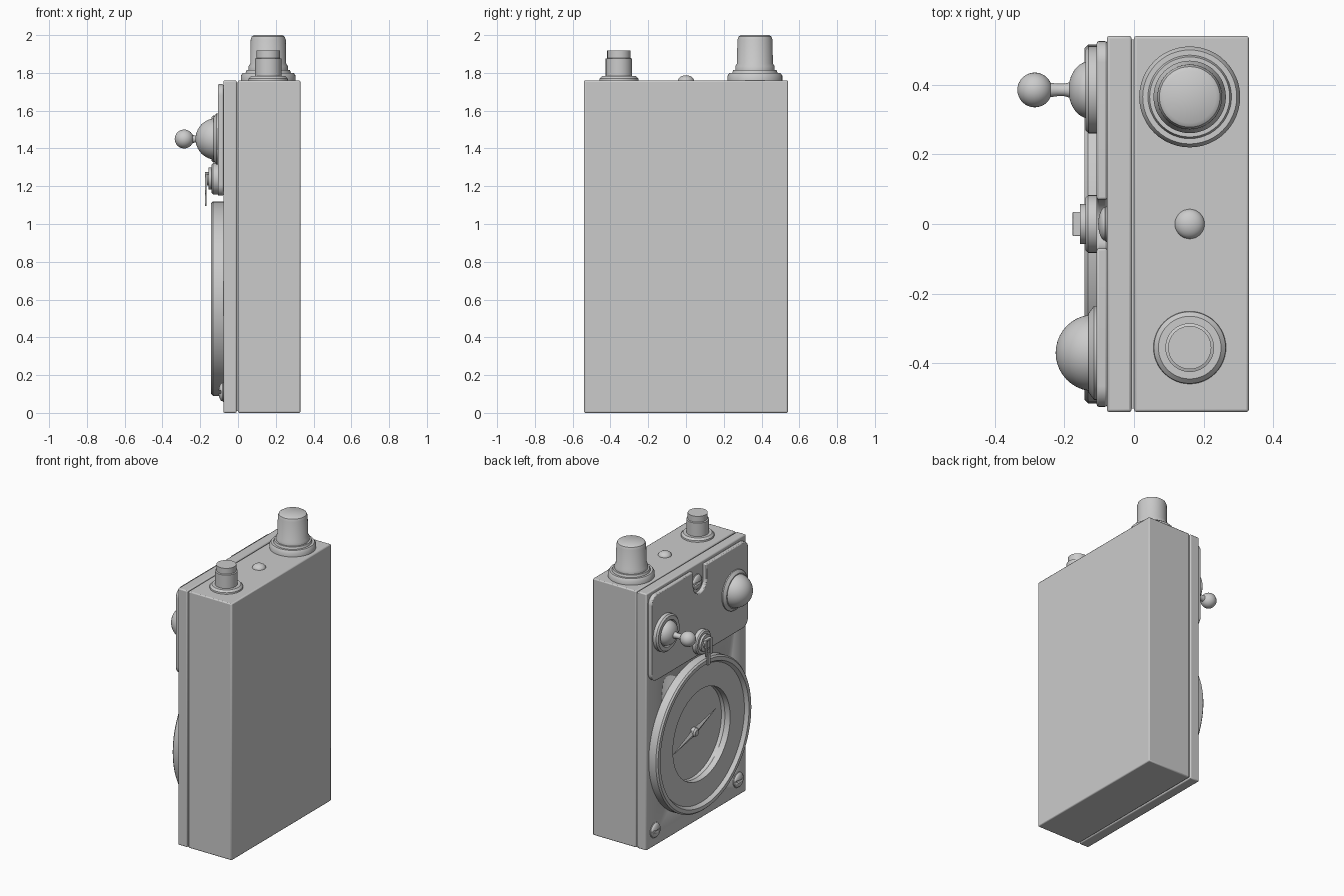
import bpy, bmesh
from math import sin, cos, pi, radians
from mathutils import Matrix

cube = bpy.data.objects.get("Cube")
if cube:
    bpy.data.objects.remove(cube, do_unlink=True)

grey = bpy.data.materials.new("plain_grey")
grey.use_nodes = True
grey.diffuse_color = (0.6, 0.6, 0.6, 1)
grey.node_tree.nodes["Principled BSDF"].inputs["Base Color"].default_value = (0.6, 0.6, 0.6, 1)

UP = Matrix.Identity(4)
OUT = Matrix.Rotation(radians(-90), 4, 'Y')   # local z points to -x


def finish(name, bm, bevel=0.0):
    bmesh.ops.recalc_face_normals(bm, faces=bm.faces)
    mesh = bpy.data.meshes.new(name)
    bm.to_mesh(mesh)
    bm.free()
    mesh.materials.append(grey)
    ob = bpy.data.objects.new(name, mesh)
    bpy.context.collection.objects.link(ob)
    if bevel:
        mod = ob.modifiers.new("bevel", 'BEVEL')
        mod.width = bevel
        mod.segments = 2
        mod.limit_method = 'ANGLE'
    bpy.ops.object.select_all(action='DESELECT')
    ob.select_set(True)
    bpy.context.view_layer.objects.active = ob
    bpy.ops.object.shade_smooth_by_angle(angle=radians(35))
    return ob


def box(name, lo, hi, bevel=0.0):
    bm = bmesh.new()
    bmesh.ops.create_cube(bm, size=1)
    for v in bm.verts:
        v.co = [a + (c + 0.5) * (b - a) for a, b, c in zip(lo, hi, v.co)]
    return finish(name, bm, bevel)


def lathe(name, profile, loc, turn=UP, sides=48, bevel=0.0):
    """Turn (radius, height) points around the local z axis."""
    bm = bmesh.new()
    verts = [bm.verts.new((r, 0, h)) for r, h in profile]
    edges = [bm.edges.new(pair) for pair in zip(verts, verts[1:])]
    bmesh.ops.spin(bm, geom=verts + edges, cent=(0, 0, 0), axis=(0, 0, 1),
                   angle=2 * pi, steps=sides, use_duplicate=False)
    bmesh.ops.remove_doubles(bm, verts=bm.verts, dist=0.0002)
    bm.transform(Matrix.Translation(loc) @ turn)
    return finish(name, bm, bevel)


def prism(name, outline, x0, x1, bevel=0.0):
    """Extrude a (y, z) outline along x."""
    bm = bmesh.new()
    face = bm.faces.new([bm.verts.new((x0, y, z)) for y, z in outline])
    new = bmesh.ops.extrude_face_region(bm, geom=[face])["geom"]
    bmesh.ops.translate(bm, vec=(x1 - x0, 0, 0),
                        verts=[g for g in new if isinstance(g, bmesh.types.BMVert)])
    return finish(name, bm, bevel)


def arc(cy, cz, r, start, end, n=8):
    steps = [radians(start + (end - start) * i / n) for i in range(n + 1)]
    return [(cy + r * cos(a), cz + r * sin(a)) for a in steps]


def dome(r, h, base=0.0, n=10):
    return [(r * cos(i * pi / 2 / n), base + h * sin(i * pi / 2 / n)) for i in range(n + 1)]


def cut(ob, cutter):
    mod = ob.modifiers.new("cut", 'BOOLEAN')
    mod.object = cutter
    mod.operation = 'DIFFERENCE'
    mod.solver = 'EXACT'
    cutter.hide_render = True
    cutter.hide_viewport = True


# Case and instrument panel
box("case_body", (0, -0.54, 0), (0.33, 0.54, 1.76), 0.007)
box("panel_seam", (-0.01, -0.53, 0.01), (0.01, 0.53, 1.75))
panel = box("instrument_panel", (-0.078, -0.54, 0), (-0.007, 0.54, 1.76), 0.007)
well = lathe("dial_well_cutter", [(0, 0), (0.31, 0), (0.31, 0.1), (0, 0.1)], (-0.05, 0, 0.605), OUT)
cut(panel, well)

# Upper plate with rounded corners and a screw notch in its top edge
outline = (arc(0.465, 1.68, 0.06, 0, 90) + [(0.07, 1.74)] + arc(0, 1.64, 0.07, 0, -180, 16)
           + [(-0.07, 1.74)] + arc(-0.465, 1.68, 0.06, 90, 180)
           + arc(-0.465, 1.21, 0.06, 180, 270) + arc(0.465, 1.21, 0.06, 270, 360))
prism("upper_plate", outline, -0.107, -0.077, 0.006)

# Compass dial: raised rim, sunk annulus and open well
dial_at = (0, 0, 0.605)
lathe("dial_ring", [(0.31, 0.055), (0.31, 0.118), (0.465, 0.118), (0.48, 0.142), (0.505, 0.142),
                    (0.515, 0.132), (0.515, 0.075)], dial_at, OUT, 96)
lathe("dial_floor", [(0.312, 0.04), (0.312, 0.052), (0, 0.052)], dial_at, OUT)
lathe("needle_hub", [(0.03, 0.05), (0.03, 0.075), (0.02, 0.085), (0, 0.085)], dial_at, OUT, 24)

# Diamond needle with a raised centre ridge
bm = bmesh.new()
tilt = Matrix.Rotation(radians(-17), 4, 'X')
rim = [bm.verts.new((-0.062, y, z)) for y, z in ((0.26, 0), (0, 0.028), (-0.26, 0), (0, -0.028))]
peak, under = bm.verts.new((-0.076, 0, 0)), bm.verts.new((-0.056, 0, 0))
for a, b in zip(rim, rim[1:] + rim[:1]):
    bm.faces.new((a, b, peak))
    bm.faces.new((b, a, under))
bm.transform(Matrix.Translation(dial_at) @ tilt)
finish("compass_needle", bm)

# Slotted screws
for name, y, z in (("left_screw", 0.45, 0.11), ("right_screw", -0.45, 0.11), ("top_screw", 0, 1.64)):
    head = lathe(name, [(0, 0.07), (0.052, 0.07), (0.052, 0.08)] + dome(0.048, 0.02, 0.083),
                 (0, y, z), OUT, 32)
    slot = box(name + "_slot_cutter", (-0.13, y - 0.06, z - 0.008), (-0.09, y + 0.06, z + 0.008))
    cut(head, slot)

# Indicator dome and toggle switch
lathe("lamp_base", [(0.135, 0.1), (0.135, 0.115), (0.115, 0.13), (0, 0.13)], (0, -0.37, 1.45), OUT)
lathe("lamp_dome", dome(0.11, 0.11, 0.115), (0, -0.37, 1.45), OUT)
toggle_at = (0, 0.385, 1.45)
lathe("toggle_base", [(0.125, 0.1), (0.125, 0.13), (0.115, 0.14), (0.09, 0.14), (0.085, 0.13),
                      (0, 0.13)], toggle_at, OUT)
lathe("toggle_dome", dome(0.082, 0.06, 0.128), toggle_at, OUT)
lathe("toggle_stem", [(0.026, 0.17), (0.018, 0.2), (0.018, 0.22), (0.022, 0.25)], toggle_at, OUT, 24)
lathe("toggle_ball", [(0.05 * sin(i * pi / 16), 0.285 - 0.05 * cos(i * pi / 16)) for i in range(17)],
      toggle_at, OUT, 32)

# Latch: stepped pivot with a hanging forked lever
pivot_at = (0, 0, 1.24)
lathe("latch_pivot", [(0.083, 0.1), (0.083, 0.132), (0.075, 0.14), (0.058, 0.14), (0.058, 0.155),
                      (0.035, 0.155), (0.035, 0.165), (0, 0.165)], pivot_at, OUT, 32)
box("lever_bridge", (-0.176, -0.035, 1.262), (-0.15, 0.035, 1.275), 0.003)
for side, y in (("left", 0.025), ("right", -0.025)):
    box(side + "_lever_arm", (-0.176, y - 0.01, 1.16), (-0.167, y + 0.01, 1.275), 0.002)
box("lever_tip", (-0.176, -0.015, 1.095), (-0.167, 0.015, 1.17), 0.002)

# Controls on the top
lathe("large_knob_flange", [(0.145, 1.755), (0.145, 1.785), (0.135, 1.8), (0.12, 1.8),
                            (0.115, 1.815), (0, 1.815)], (0.16, 0.365, 0))
lathe("large_knob", [(0.104, 1.81), (0.104, 1.835), (0.095, 1.85), (0.093, 1.975), (0.087, 1.992),
                     (0.075, 2.0), (0, 2.0)], (0.16, 0.365, 0))
lathe("small_knob_flange", [(0.105, 1.755), (0.103, 1.77), (0.09, 1.783), (0, 1.783)],
      (0.16, -0.355, 0))
lathe("small_knob", [(0.07, 1.775), (0.07, 1.875), (0.062, 1.878), (0.062, 1.918), (0, 1.918)],
      (0.16, -0.355, 0))
lathe("top_button", dome(0.043, 0.03, 1.757), (0.16, 0, 0), UP, 32)
